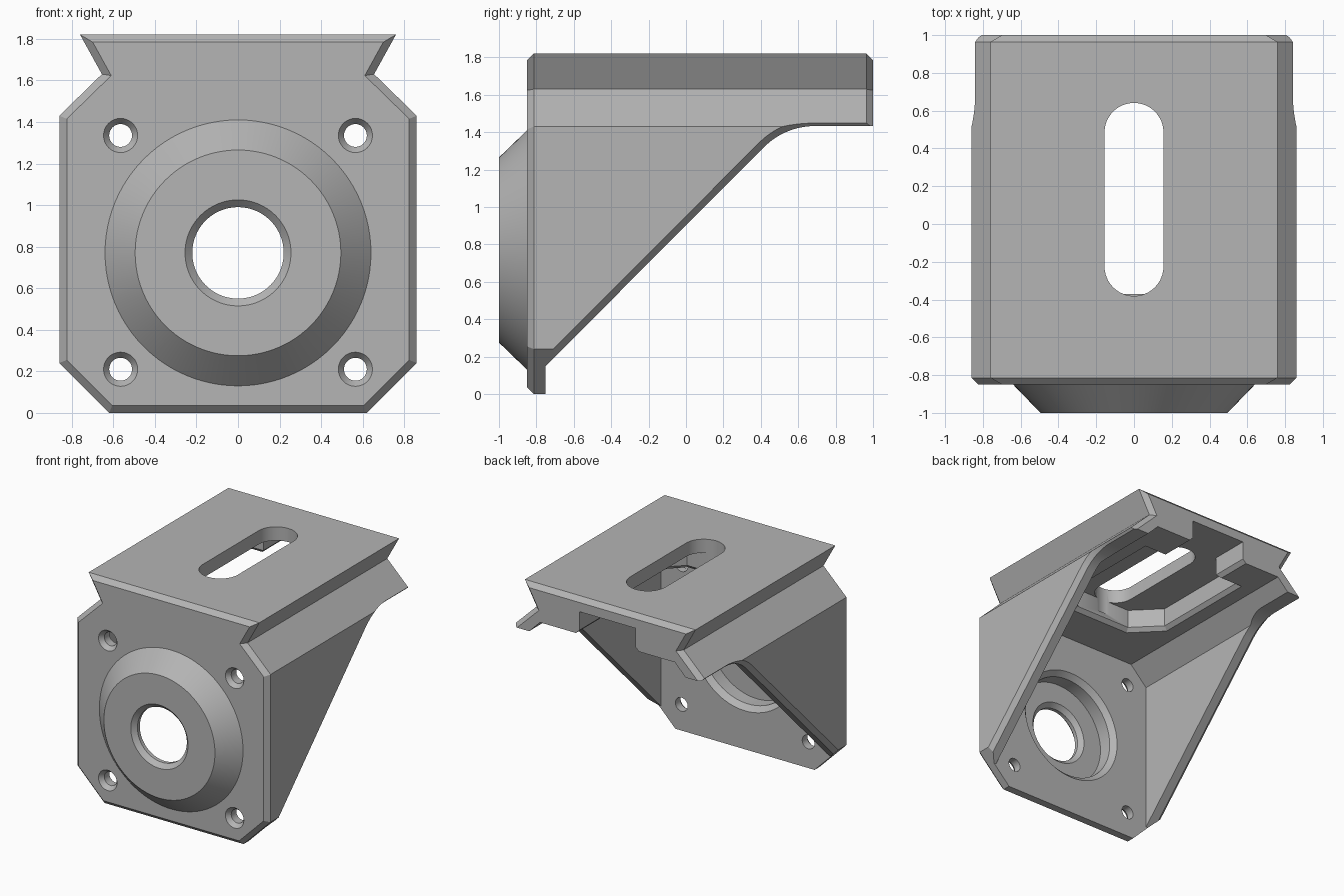
import bpy, bmesh, math
from mathutils import Vector

cube = bpy.data.objects.get("Cube")
if cube:
    bpy.data.objects.remove(cube, do_unlink=True)

grey = bpy.data.materials.new("plain grey")
grey.use_nodes = True
GREY = (0.46, 0.46, 0.46, 1)
grey.diffuse_color = GREY
grey.node_tree.nodes["Principled BSDF"].inputs["Base Color"].default_value = GREY

PLACE = {
    "x": lambda p, s: (s, p[0], p[1]),
    "y": lambda p, s: (p[0], s, p[1]),
    "z": lambda p, s: (p[0], p[1], s),
}


def offset(poly, d):
    """Mitred offset of a counter-clockwise outline; positive d grows it."""
    pts = [Vector(p) for p in poly]
    result = []
    for i, p in enumerate(pts):
        a = (p - pts[i - 1]).normalized()
        b = (pts[(i + 1) % len(pts)] - p).normalized()
        na, nb = Vector((a.y, -a.x)), Vector((b.y, -b.x))
        result.append(p + d * (na + nb) / (1 + na.dot(nb)))
    return result


def circle(x, z, r, n):
    return [(x + r * math.cos(2 * math.pi * i / n), z + r * math.sin(2 * math.pi * i / n))
            for i in range(n)]


def loft(name, axis, sections):
    """Solid through matching outlines, given as (position, outline) pairs."""
    bm = bmesh.new()
    rings = [[bm.verts.new(PLACE[axis](p, s)) for p in poly] for s, poly in sections]
    n = len(rings[0])
    for a, b in zip(rings, rings[1:]):
        for i in range(n):
            j = (i + 1) % n
            bm.faces.new((a[i], a[j], b[j], b[i]))
    bm.faces.new(rings[0])
    bm.faces.new(rings[-1])
    bmesh.ops.recalc_face_normals(bm, faces=bm.faces)
    mesh = bpy.data.meshes.new(name)
    bm.to_mesh(mesh)
    bm.free()
    mesh.materials.append(grey)
    obj = bpy.data.objects.new(name, mesh)
    bpy.context.collection.objects.link(obj)
    return obj


def combine(body, tool, operation="DIFFERENCE"):
    tool.hide_render = True
    mod = body.modifiers.new(tool.name, "BOOLEAN")
    mod.operation, mod.solver, mod.object = operation, "EXACT", tool
    bpy.context.view_layer.objects.active = body
    bpy.ops.object.modifier_apply(modifier=mod.name)
    bpy.data.objects.remove(tool, do_unlink=True)


CH = 0.036                      # edge chamfer
FRONT, PLATE_BACK, HUB_Z = -0.85, -0.75, 0.77

# Body: dovetail-topped outline, chamfered at the front and back
half = [(0.62, 0), (0.86, 0.24), (0.86, 1.43), (0.655, 1.63), (0.76, 1.82)]
outline = half + [(-x, z) for x, z in reversed(half)]
small = offset(outline, -CH)
bracket = loft("motor_bracket", "y", [(FRONT, small), (FRONT + CH, outline),
                                      (1 - CH, outline), (1, small)])

# Diagonal underside with a rounded top and chamfered outer edges
R, FLAT = 0.386, 1.433
arc = [(0.69 - R * math.sin(t), FLAT - R + R * math.cos(t))
       for t in [math.radians(45) * i / 12 for i in range(13)]]
under = [(PLATE_BACK, -0.5), (2, -0.5), (2, FLAT)] + arc + [(PLATE_BACK, 0.15)]
wide = offset(under, 0.135)
combine(bracket, loft("underside_cut", "x", [(-0.96, wide), (-0.825, under),
                                             (0.825, under), (0.96, wide)]))

# Hollow between the side walls
inner = [(0.75, -0.5), (0.75, 1.38), (0.6, 1.53)]
inner += [(-x, z) for x, z in reversed(inner)]
combine(bracket, loft("hollow_cut", "y", [(PLATE_BACK, inner), (2, inner)]))

# Conical hub on the front plate
N = 96
combine(bracket, loft("hub", "y", [(s, circle(0, HUB_Z, r, N)) for s, r in
                                   [(-0.8, 0.64), (FRONT, 0.64), (-1, 0.495)]]), "UNION")

# Pocket behind the hub, then the shaft hole with chamfered rims
combine(bracket, loft("pocket_cut", "y", [(s, circle(0, HUB_Z, r, N)) for s, r in
                                          [(-0.9, 0.42), (-0.79, 0.42), (-0.74, 0.47)]]))
combine(bracket, loft("shaft_cut", "y", [(s, circle(0, HUB_Z, r, N)) for s, r in
                                         [(-1.01, 0.265), (-0.965, 0.22),
                                          (-0.935, 0.22), (-0.89, 0.265)]]))

# Countersunk screw holes
for x in (-0.565, 0.565):
    for z in (0.21, 1.335):
        combine(bracket, loft("screw_cut", "y", [(s, circle(x, z, r, 32)) for s, r in
                                                 [(-0.86, 0.09), (-0.815, 0.055), (-0.7, 0.055)]]))

# Recess under the top plate, with a channel open to the back
side = [(0.25, -0.37), (0.45, -0.17), (0.45, 0.68), (0.25, 0.68), (0.25, 1.3)]
recess = side + [(-x, y) for x, y in reversed(side)]
mouth = offset(recess, 0.03)
combine(bracket, loft("recess_cut", "z", [(1.45, mouth), (1.53, mouth),
                                          (1.56, recess), (1.71, recess)]))

# Long slot through the top plate
SR = 0.156
slot = []
for cy, start in ((0.485, 0), (-0.225, math.pi)):
    for i in range(25):
        t = start + math.pi * i / 24
        slot.append((SR * math.cos(t), cy + SR * math.sin(t)))
combine(bracket, loft("slot_cut", "z", [(1.6, slot), (2, slot)]))

# Smooth the round surfaces, keep the edges sharp
bpy.ops.object.select_all(action="DESELECT")
bracket.select_set(True)
bpy.context.view_layer.objects.active = bracket
bpy.ops.object.shade_smooth_by_angle(angle=math.radians(20))
